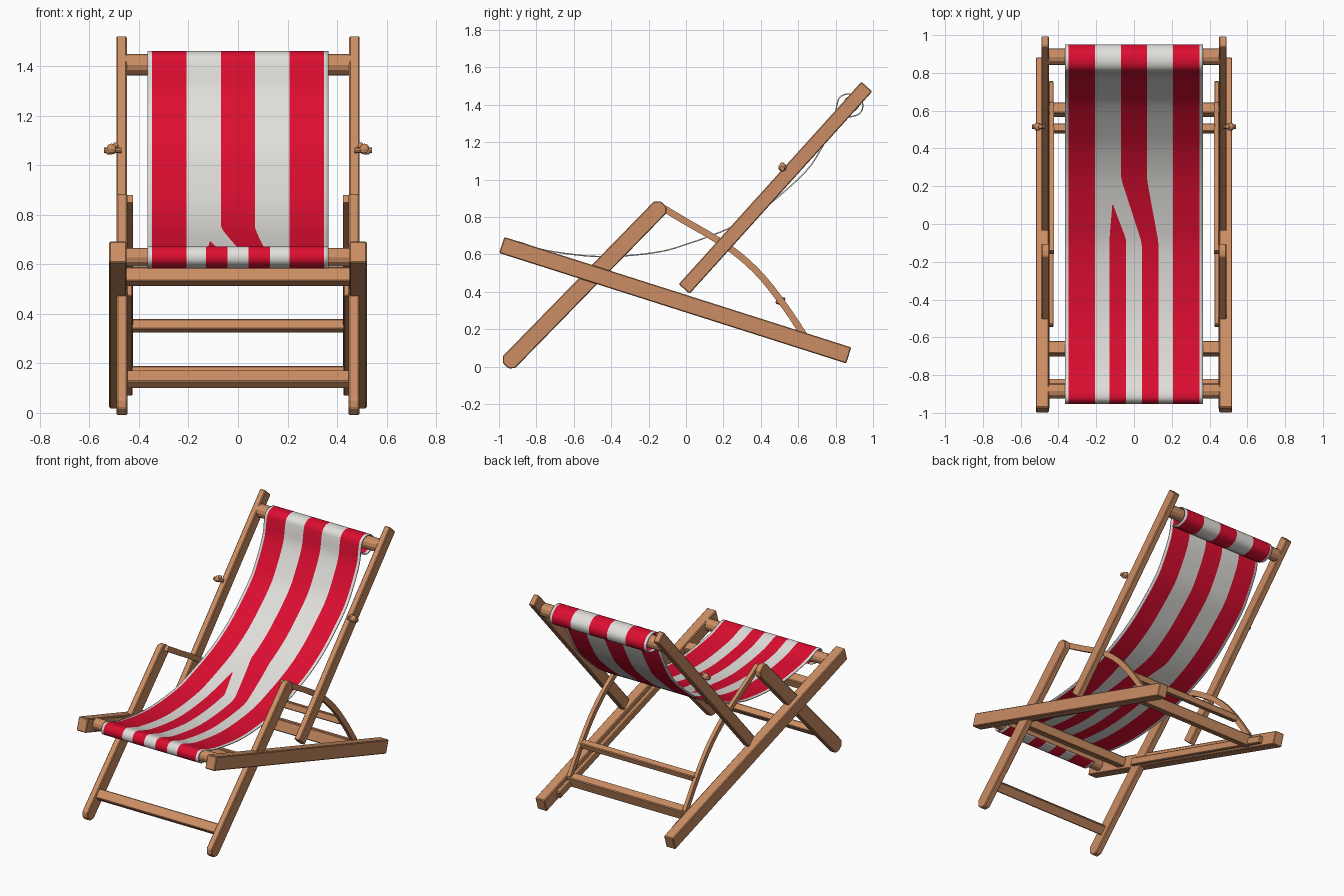
import bpy, bmesh, math
from mathutils import Vector, Matrix

if "Cube" in bpy.data.objects:
    bpy.data.objects.remove(bpy.data.objects["Cube"])


def material(name, rgb):
    m = bpy.data.materials.new(name)
    m.diffuse_color = (*rgb, 1)
    m.use_nodes = True
    m.node_tree.nodes["Principled BSDF"].inputs["Base Color"].default_value = m.diffuse_color
    return m


WOOD = material("warm wood", (0.60, 0.27, 0.125))
WHITE = material("canvas white", (0.75, 0.74, 0.71))
RED = material("canvas red", (0.72, 0.004, 0.03))


def finish(name, bm, mats, mirror=False, bevel=0):
    bmesh.ops.recalc_face_normals(bm, faces=bm.faces)
    me = bpy.data.meshes.new(name)
    bm.to_mesh(me)
    bm.free()
    for m in mats:
        me.materials.append(m)
    ob = bpy.data.objects.new(name, me)
    bpy.context.collection.objects.link(ob)
    if bevel:
        b = ob.modifiers.new("bevel", 'BEVEL')
        b.width, b.segments = bevel, 1
    if mirror:
        ob.modifiers.new("mirror", 'MIRROR')
    return ob


def extrude(name, pts, x0, x1, mirror=True, bevel=0.005):
    """Side profile in (y, z), extruded across x."""
    bm = bmesh.new()
    face = bm.faces.new([bm.verts.new((x0, y, z)) for y, z in pts])
    new = bmesh.ops.extrude_face_region(bm, geom=[face])["geom"]
    bmesh.ops.translate(bm, vec=(x1 - x0, 0, 0),
                        verts=[v for v in new if isinstance(v, bmesh.types.BMVert)])
    return finish(name, bm, [WOOD], mirror, bevel)


def beam(name, a, b, width, x0, x1, cut=0.0, **kw):
    """Straight bar between two (y, z) points with optional cut corners."""
    a, b = Vector(a), Vector(b)
    d = (b - a).normalized()
    n = Vector((-d.y, d.x)) * width / 2
    k = n.normalized() * cut
    if cut:
        pts = [a + n - k, a + n + d * cut, b + n - d * cut, b + n - k,
               b - n + k, b - n - d * cut, a - n + d * cut, a - n + k]
    else:
        pts = [a + n, b + n, b - n, a - n]
    return extrude(name, pts, x0, x1, **kw)


def spline(pts, steps):
    """Catmull-Rom samples through the points."""
    p = [Vector(q) for q in pts]
    p = [2 * p[0] - p[1]] + p + [2 * p[-1] - p[-2]]
    out = []
    for i in range(1, len(p) - 2):
        for s in range(steps):
            t = s / steps
            a, b, c, d = p[i - 1:i + 3]
            out.append(0.5 * (2 * b + (c - a) * t + (2 * a - 5 * b + 4 * c - d) * t * t
                              + (3 * b - a - 3 * c + d) * t ** 3))
    return out + [p[-2]]


# Side frame: long base rails, crossing front legs, reclined uprights
beam("base_rail", (-0.985, 0.65), (0.87, 0.06), 0.09, 0.45, 0.52)
beam("front_leg", (-0.965, 0.005), (-0.12, 0.87), 0.092, 0.447, 0.49, cut=0.026)
beam("back_upright", (-0.01, 0.415), (0.967, 1.497), 0.078, 0.449, 0.491)
beam("inner_rack", (-0.54, 0.495), (0.75, 0.092), 0.05, 0.425, 0.452)

# Curved arm struts from the leg tops down to the base
mid = spline([(-0.15, 0.865), (0.0, 0.775), (0.155, 0.685), (0.29, 0.59),
              (0.41, 0.475), (0.53, 0.32), (0.63, 0.17)], 3)
left, right = [], []
for i, p in enumerate(mid):
    d = (mid[min(i + 1, len(mid) - 1)] - mid[max(i - 1, 0)]).normalized()
    n = Vector((-d.y, d.x)) * 0.018
    left.append(p + n)
    right.append(p - n)
extrude("curved_arm", left + right[::-1], 0.423, 0.448, bevel=0)

# Flat cross bars
tilt = Vector((0.953, -0.303))


def crossbar(name, c, length, thick, half, d=tilt):
    c = Vector(c)
    beam(name, c - d * length / 2, c + d * length / 2, thick, -half, half, mirror=False)


crossbar("front_crossbar", (-0.66, 0.55), 0.07, 0.062, 0.455)
crossbar("rear_crossbar", (0.605, 0.145), 0.06, 0.075, 0.455)
crossbar("arm_crossbar", (0.505, 0.352), 0.045, 0.045, 0.43)
crossbar("leg_crossbar", (-0.855, 0.135), 0.065, 0.045, 0.455, Vector((0.7, 0.714)))


# Round rods that hold the canvas
def rod(name, y, z, r):
    pts = [(y + r * math.cos(i * math.tau / 12), z + r * math.sin(i * math.tau / 12))
           for i in range(12)]
    extrude(name, pts, -0.455, 0.455, mirror=False, bevel=0)


rod("top_rod", 0.885, 1.405, 0.043)
rod("front_rod", -0.885, 0.628, 0.038)

# Wing-nut knobs on the uprights
bm = bmesh.new()
turn = Matrix.Rotation(math.pi / 2, 4, 'Y')
bmesh.ops.create_cone(bm, cap_ends=True, segments=10, radius1=0.012, radius2=0.012, depth=0.07,
                      matrix=Matrix.Translation((0.505, 0.515, 1.06)) @ turn)
for dx, dz, r in ((0.51, 0, 0.022), (0.495, 0.014, 0.013), (0.522, -0.008, 0.015)):
    bmesh.ops.create_uvsphere(bm, u_segments=10, v_segments=6, radius=r,
                              matrix=Matrix.Translation((dx, 0.515, 1.065 + dz)))
finish("knob", bm, [WOOD], mirror=True)

# Canvas sling: looped round both rods, sagging between them
path = spline([(-0.83, 0.596), (-0.90, 0.587), (-0.943, 0.61), (-0.943, 0.648), (-0.90, 0.667),
               (-0.75, 0.622), (-0.46, 0.588), (-0.165, 0.61), (0.02, 0.66), (0.22, 0.735),
               (0.36, 0.81), (0.475, 0.893), (0.64, 1.043), (0.72, 1.16), (0.785, 1.29),
               (0.805, 1.39), (0.82, 1.437), (0.86, 1.457), (0.91, 1.448), (0.945, 1.405),
               (0.93, 1.355), (0.87, 1.335), (0.82, 1.35)], 5)


def ramp(y, y0, y1, v0, v1):
    t = min(1, max(0, (y - y0) / (y1 - y0)))
    return v0 + (v1 - v0) * t


def columns(y):
    """Stripe edges; the middle stripe shifts and a new one starts toward the front."""
    a = ramp(y, -0.08, 0.1, -0.13, -0.115)
    b = ramp(y, -0.08, 0.1, -0.042, -0.11)
    c = ramp(y, -0.1, 0.24, 0.042, -0.068)
    d = ramp(y, -0.1, 0.24, 0.13, 0.068)
    return [-0.365, -0.347, -0.207, a, b, c, d, 0.207, 0.347, 0.365]


bm = bmesh.new()
rows = [[bm.verts.new((x, p.x, p.y)) for x in columns(p.x)] for p in path]
for p, r0, r1 in zip(path, rows, rows[1:]):
    for i in range(9):
        f = bm.faces.new((r0[i], r0[i + 1], r1[i + 1], r1[i]))
        f.smooth = True
        f.material_index = int(i in (1, 5, 7) or (i == 3 and p.x < 0.1))
canvas = finish("canvas_sling", bm, [WHITE, RED])
s = canvas.modifiers.new("thickness", 'SOLIDIFY')
s.thickness, s.offset = 0.007, 0
